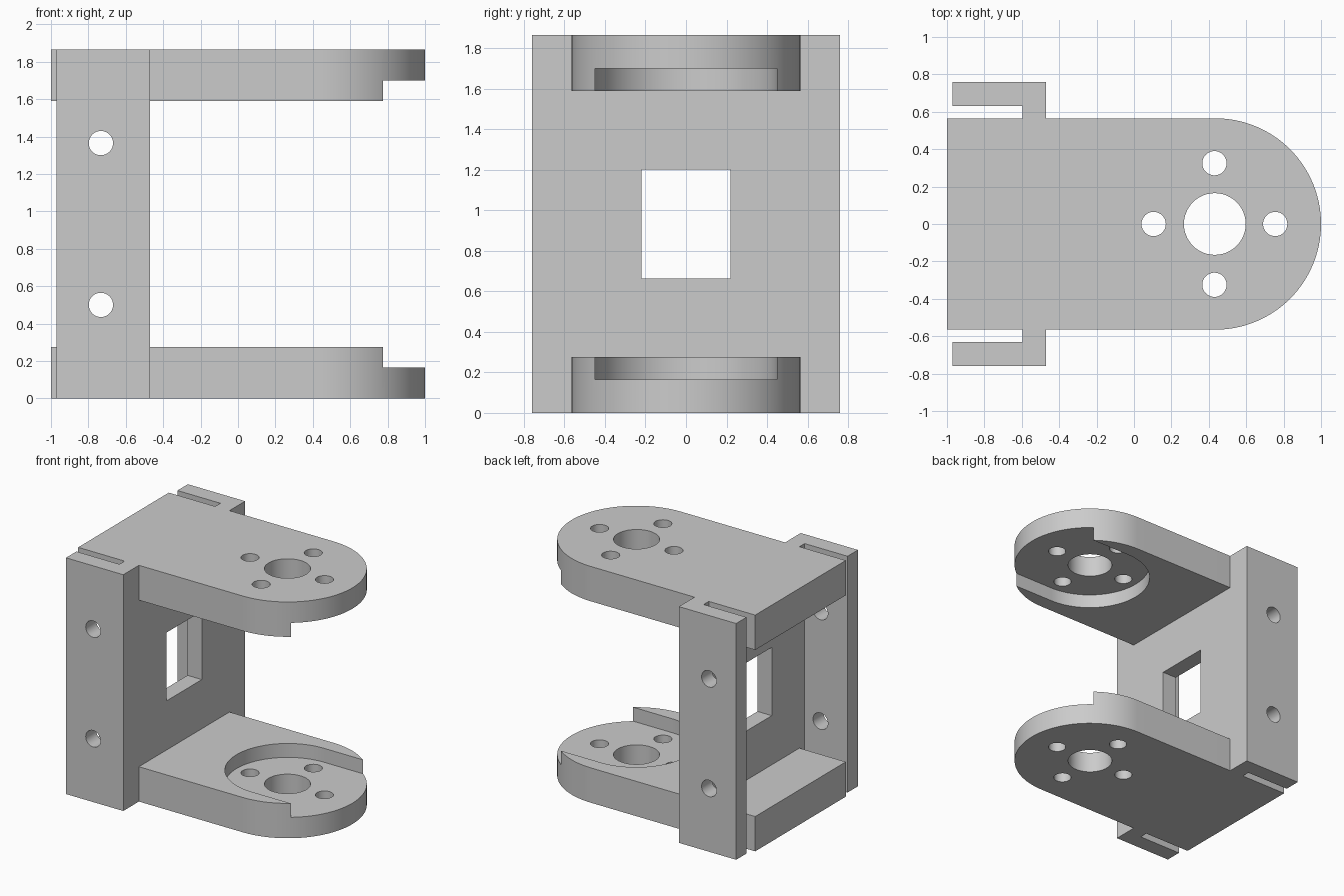
import bpy, bmesh, math
from mathutils import Matrix

default = bpy.data.objects.get("Cube")
if default:
    bpy.data.objects.remove(default, do_unlink=True)

HEIGHT = 1.865
ARM = 0.275          # arm thickness
FLOOR = 0.165        # arm thickness inside the recess
HALF = 0.565         # half width of the arms
PIVOT = 0.435        # x of the rounded end's centre
WALL_BACK, WALL_FRONT = -0.595, -0.47

grey = bpy.data.materials.new("light grey")
grey.use_nodes = True
colour = (0.6, 0.6, 0.6, 1)
grey.diffuse_color = colour
grey.node_tree.nodes["Principled BSDF"].inputs["Base Color"].default_value = colour


def prism(name, outline, z0, z1):
    """Extrude a counter-clockwise xy outline from z0 to z1."""
    bm = bmesh.new()
    base = bm.faces.new([bm.verts.new((x, y, z0)) for x, y in outline])
    top = bmesh.ops.extrude_face_region(bm, geom=[base])["geom"]
    bmesh.ops.translate(bm, vec=(0, 0, z1 - z0),
                        verts=[g for g in top if isinstance(g, bmesh.types.BMVert)])
    bmesh.ops.recalc_face_normals(bm, faces=bm.faces)
    mesh = bpy.data.meshes.new(name)
    bm.to_mesh(mesh)
    bm.free()
    obj = bpy.data.objects.new(name, mesh)
    bpy.context.collection.objects.link(obj)
    return obj


def arc(cx, cy, r, start, end, n):
    angles = [math.radians(start + (end - start) * i / n) for i in range(n + 1)]
    return [(cx + r * math.cos(a), cy + r * math.sin(a)) for a in angles]


def circle(cx, cy, r, n=48):
    return arc(cx, cy, r, 0, 360, n)[:-1]


def rectangle(x0, x1, y0, y1):
    return [(x0, y0), (x1, y0), (x1, y1), (x0, y1)]


def cut(target, cutter):
    cutter.hide_render = True
    mod = target.modifiers.new("cut", 'BOOLEAN')
    mod.operation, mod.solver, mod.object = 'DIFFERENCE', 'EXACT', cutter
    bpy.context.view_layer.objects.active = target
    bpy.ops.object.modifier_apply(modifier=mod.name)
    bpy.data.objects.remove(cutter, do_unlink=True)


# Bracket outline: rounded arm, wall and the two slotted side flanges
side = [(WALL_FRONT, HALF), (WALL_FRONT, 0.76), (-0.97, 0.76), (-0.97, 0.63),
        (WALL_BACK, 0.63), (WALL_BACK, HALF), (-1, HALF)]
outline = arc(PIVOT, 0, HALF, -90, 90, 64) + side + [(x, -y) for x, y in reversed(side)]
bracket = prism("bracket", outline, 0, HEIGHT)

# Openings between the upper and lower arm, before and behind the wall
cut(bracket, prism("front_gap", rectangle(WALL_FRONT, 1.2, -0.9, 0.9), ARM, HEIGHT - ARM))
cut(bracket, prism("rear_gap", rectangle(-1.2, WALL_BACK, -0.6, 0.6), ARM, HEIGHT - ARM))

# Round-ended recess on the inner face of both arms
recess = arc(PIVOT, 0, 0.45, 90, 270, 48) + [(1.2, -0.45), (1.2, 0.45)]
cut(bracket, prism("recess", recess, FLOOR, HEIGHT - FLOOR))

# Pivot bore and four screw holes through both arms
cut(bracket, prism("bore", circle(PIVOT - 0.003, 0, 0.165), -0.1, HEIGHT + 0.1))
for dx, dy in ((1, 0), (0, 1), (-1, 0), (0, -1)):
    hole = circle(PIVOT - 0.005 + 0.325 * dx, 0.325 * dy, 0.065, 32)
    cut(bracket, prism("screw_hole", hole, -0.1, HEIGHT + 0.1))

# Window through the wall
cut(bracket, prism("window", rectangle(-0.7, -0.4, -0.22, 0.22), 0.663, 1.202))

# Mounting holes through both flanges
for z in (0.5, HEIGHT - 0.5):
    drill = prism("mount_hole", circle(-0.733, 0, 0.065, 32), -1, 1)
    drill.data.transform(Matrix.Translation((0, 0, z)) @ Matrix.Rotation(math.pi / 2, 4, 'X'))
    cut(bracket, drill)

# Colour and shading
bracket.data.materials.clear()
bracket.data.materials.append(grey)
bpy.ops.object.select_all(action='DESELECT')
bracket.select_set(True)
bpy.context.view_layer.objects.active = bracket
bpy.ops.object.shade_smooth_by_angle(angle=math.radians(30))
